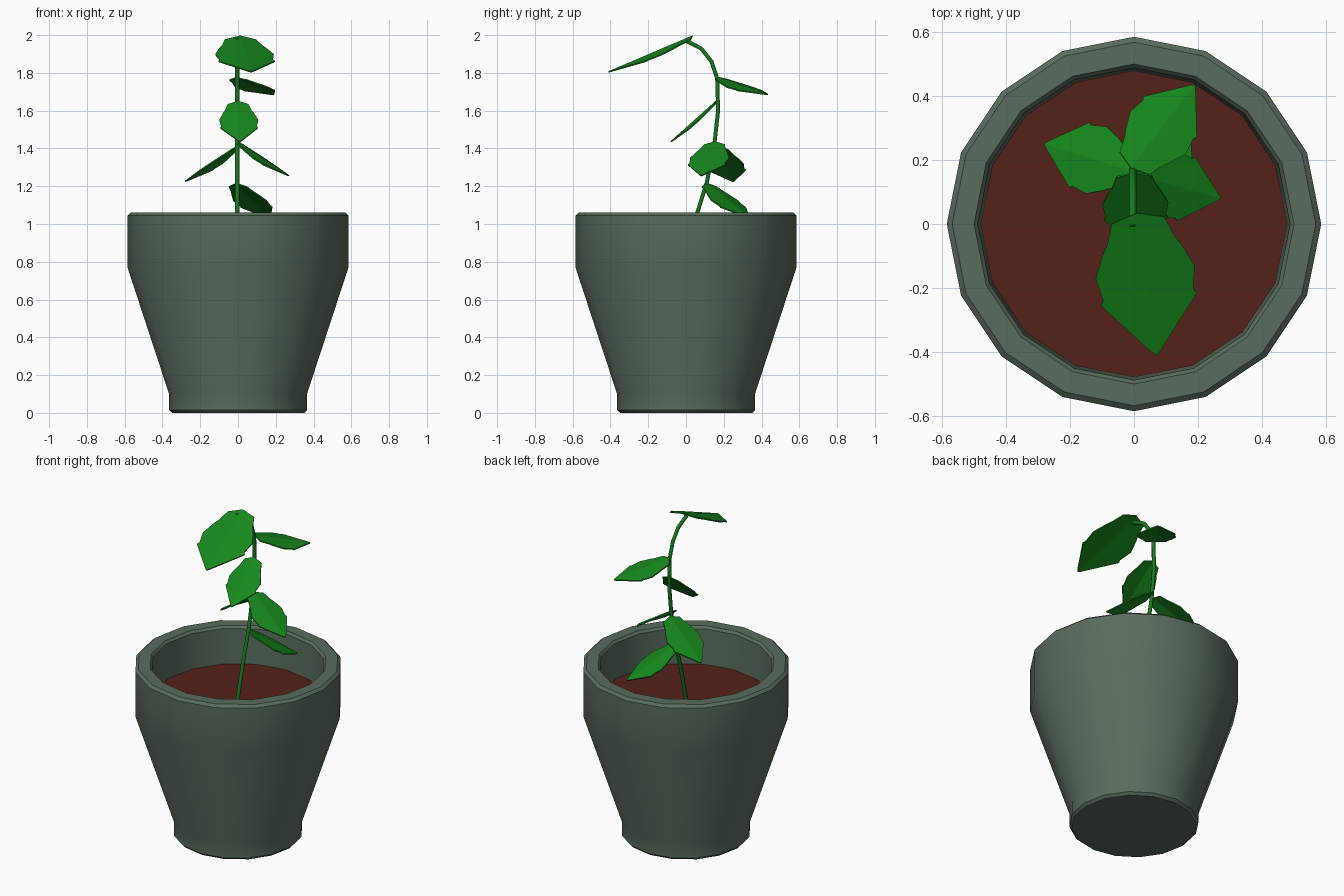
import bpy, bmesh, math
from mathutils import Vector

if "Cube" in bpy.data.objects:
    bpy.data.objects.remove(bpy.data.objects["Cube"])


def material(name, rgb):
    m = bpy.data.materials.new(name)
    m.diffuse_color = (*rgb, 1)
    m.use_nodes = True
    m.node_tree.nodes["Principled BSDF"].inputs["Base Color"].default_value = m.diffuse_color
    return m


POT = material("pot_glaze", (0.10, 0.15, 0.11))
SOIL = material("soil_brown", (0.09, 0.016, 0.010))
LEAF = material("leaf_green", (0.008, 0.25, 0.012))
STEM = material("stem_green", (0.008, 0.20, 0.012))
SIDES = 16


def add_object(name, bm, mat):
    bmesh.ops.recalc_face_normals(bm, faces=bm.faces)
    mesh = bpy.data.meshes.new(name)
    bm.to_mesh(mesh)
    bm.free()
    ob = bpy.data.objects.new(name, mesh)
    bpy.context.collection.objects.link(ob)
    mesh.materials.append(mat)
    return ob


def ring(bm, r, z):
    return [bm.verts.new((r * math.cos(a), r * math.sin(a), z))
            for a in (2 * math.pi * i / SIDES for i in range(SIDES))]


# Pot: revolved closed profile with a hollow inside
profile = [(0.35, 0), (0.365, 0.015), (0.365, 0.10), (0.585, 0.77),
           (0.585, 1.045), (0.568, 1.06), (0.50, 1.06), (0.488, 1.045), (0.478, 0.82)]
bm = bmesh.new()
rings = [ring(bm, r, z) for r, z in profile]
for a, b in zip(rings, rings[1:]):
    for i in range(SIDES):
        j = (i + 1) % SIDES
        bm.faces.new((a[i], a[j], b[j], b[i]))
bm.faces.new(rings[0])
bm.faces.new(rings[-1])
pot = add_object("pot", bm, POT)
bpy.context.view_layer.objects.active = pot
pot.select_set(True)
bpy.ops.object.shade_smooth_by_angle(angle=math.radians(30))
pot.select_set(False)

# Soil disc
bm = bmesh.new()
bm.faces.new(ring(bm, 0.479, 0.83))
soil = add_object("soil", bm, SOIL)
if soil.data.polygons[0].normal.z < 0:
    soil.data.flip_normals()

# Stem: bevelled curve arching forward at the top
path = [(0, 0.82), (0.06, 1.06), (0.11, 1.22), (0.15, 1.42), (0.17, 1.60),
        (0.165, 1.77), (0.135, 1.86), (0.08, 1.93), (-0.01, 1.975)]
curve = bpy.data.curves.new("stem", 'CURVE')
curve.dimensions = '3D'
curve.bevel_depth = 0.012
curve.bevel_resolution = 1
curve.use_fill_caps = True
spline = curve.splines.new('POLY')
spline.points.add(len(path) - 1)
for p, (y, z) in zip(spline.points, path):
    p.co = (-0.004, y, z, 1)
curve.materials.append(STEM)
stem = bpy.data.objects.new("stem", curve)
bpy.context.collection.objects.link(stem)
bpy.context.view_layer.objects.active = stem
stem.select_set(True)
bpy.ops.object.convert(target='MESH')
bpy.ops.object.select_all(action='DESELECT')

# Leaves: jagged half outline (along, across), folded at the midrib
half = [(0.06, 0.17), (0.21, 0.22), (0.26, 0.25), (0.43, 0.32),
        (0.59, 0.29), (0.62, 0.31), (0.97, 0.03)]


def leaf(name, base, tip):
    base, tip = Vector(base), Vector(tip)
    axis = tip - base
    length = axis.length
    side = axis.cross(Vector((0, 0, 1))).normalized()
    up = side.cross(axis).normalized()
    bm = bmesh.new()
    root, end = bm.verts.new(base), bm.verts.new(tip)
    for s in (1, -1):
        edge = [bm.verts.new(base + axis * t + length * w * (side * s - up * 0.12))
                for t, w in half]
        loop = [root] + edge + [end]
        bm.faces.new(loop if s < 0 else loop[::-1])
    ob = add_object(name, bm, LEAF)
    mod = ob.modifiers.new("thickness", 'SOLIDIFY')
    mod.thickness = 0.007
    mod.offset = 0


leaf("leaf_top", (0.01, 0.035, 1.995), (0.07, -0.41, 1.805))
leaf("leaf_upper_back", (-0.01, 0.175, 1.775), (0.19, 0.435, 1.685))
leaf("leaf_front", (0.0, 0.16, 1.65), (0.01, -0.08, 1.435))
leaf("leaf_right", (0.0, 0.155, 1.435), (0.27, 0.08, 1.255))
leaf("leaf_left", (-0.005, 0.165, 1.41), (-0.28, 0.25, 1.225))
leaf("leaf_lower_back", (-0.01, 0.11, 1.215), (0.17, 0.34, 1.03))
